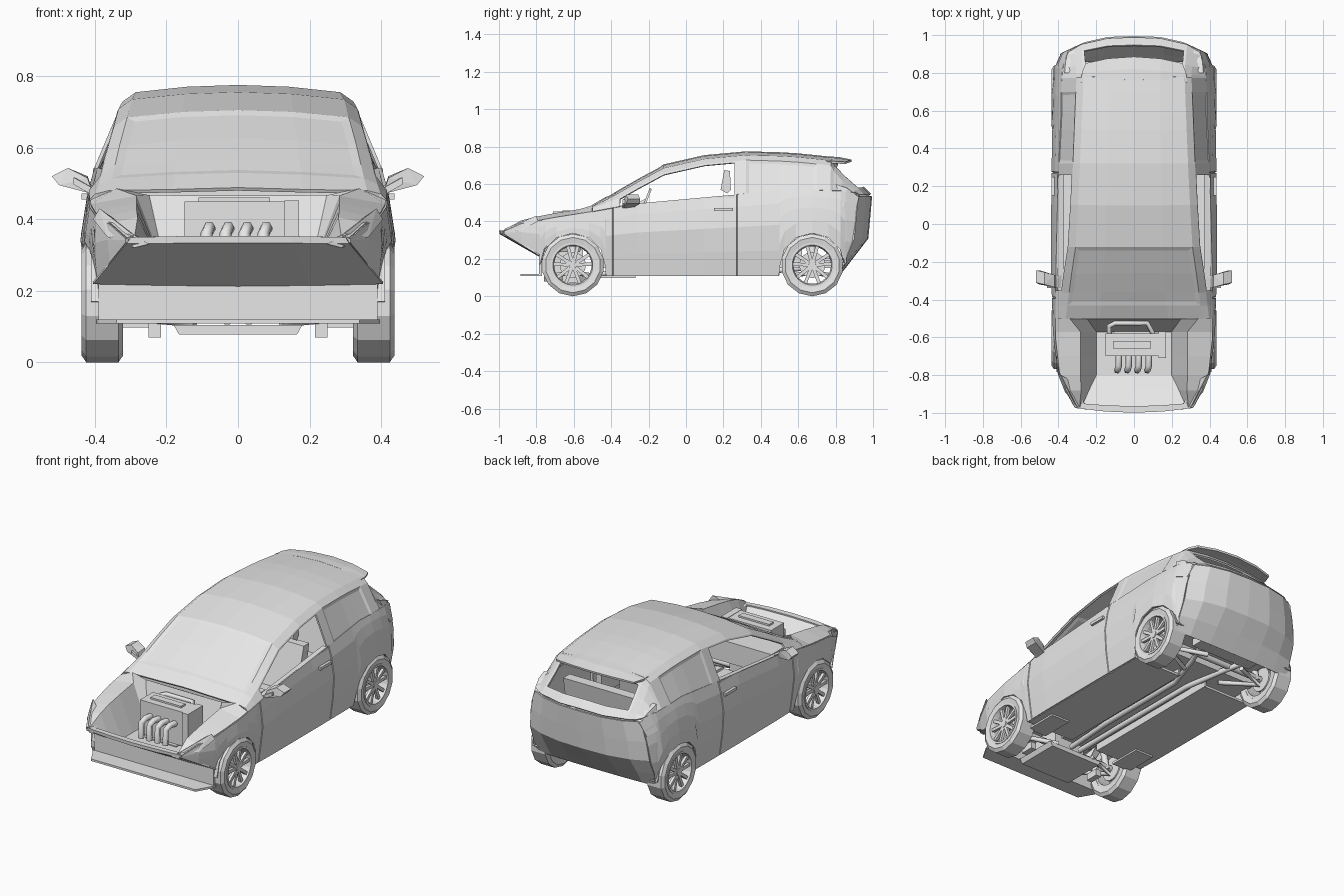
import bpy, bmesh, math
from mathutils import Matrix

if "Cube" in bpy.data.objects:
    bpy.data.objects.remove(bpy.data.objects["Cube"])

grey = bpy.data.materials.new("plain_grey")
grey.use_nodes = True
grey.diffuse_color = (0.8, 0.8, 0.8, 1)
grey.node_tree.nodes["Principled BSDF"].inputs["Base Color"].default_value = (0.8, 0.8, 0.8, 1)


def lerp(v, pts):
    """Piecewise linear lookup."""
    for (a, p), (b, q) in zip(pts, pts[1:]):
        if v <= b:
            return p + (q - p) * max(0, (v - a) / (b - a))
    return pts[-1][1]


def finish(name, bm, mirror=False, thick=0):
    me = bpy.data.meshes.new(name)
    bm.to_mesh(me)
    bm.free()
    me.materials.append(grey)
    ob = bpy.data.objects.new(name, me)
    bpy.context.collection.objects.link(ob)
    if mirror:
        ob.modifiers.new("mirror", "MIRROR")
    if thick:
        m = ob.modifiers.new("thickness", "SOLIDIFY")
        m.thickness, m.offset = thick, 0
    return ob


def grid(name, rows, cuts=(), thick=0.01):
    """Half skin through rows of points; cuts are (row range, columns, rim, depth), no depth opens it."""
    bm = bmesh.new()
    vs = [[bm.verts.new(p) for p in r] for r in rows]
    faces = {}
    for i in range(len(vs) - 1):
        for j in range(len(vs[0]) - 1):
            faces[i, j] = bm.faces.new((vs[i][j], vs[i + 1][j], vs[i + 1][j + 1], vs[i][j + 1]))
    bm.normal_update()
    for span, cols, rim, depth in cuts:
        fs = [faces[i, j] for i in span for j in cols]
        bmesh.ops.inset_region(bm, faces=fs, thickness=rim, depth=depth or 0,
                               use_boundary=False, use_even_offset=True)
        if depth is None:
            bmesh.ops.delete(bm, geom=fs, context="FACES")
    return finish(name, bm, True, thick)


def hull(name, pts, mirror=True):
    bm = bmesh.new()
    for p in pts:
        bm.verts.new(p)
    bmesh.ops.convex_hull(bm, input=bm.verts[:])
    return finish(name, bm, mirror)


def box(name, x, y, z, mirror=False):
    return hull(name, [(a, b, c) for a in x for b in y for c in z], mirror)


def pipe(name, pts, r):
    cu = bpy.data.curves.new(name, "CURVE")
    cu.dimensions, cu.bevel_depth, cu.bevel_resolution = "3D", r, 1
    cu.use_fill_caps = True
    sp = cu.splines.new("POLY")
    sp.points.add(len(pts) - 1)
    for s, p in zip(sp.points, pts):
        s.co = (*p, 1)
    cu.materials.append(grey)
    ob = bpy.data.objects.new(name, cu)
    bpy.context.collection.objects.link(ob)
    return ob


# Body guide lines: half width, section shape, belt line, roof line, roof edge
WIDTH = [(-.97, .31), (-.88, .36), (-.78, .4), (-.6, .425), (-.3, .435), (.3, .437), (.7, .432),
         (.83, .42), (.9, .39), (.96, .335), (.99, .28)]
SHAPE = [(.11, .93), (.2, .96), (.34, 1), (.48, .95), (.54, .91), (.6, .85)]
BELT = [(-.97, .345), (-.88, .385), (-.72, .415), (-.5, .45), (-.26, .495), (.267, .543), (.589, .57), (.847, .56), (.99, .535)]
ROOF = [(-.5, .484), (-.43, .525), (-.3, .603), (-.1, .711), (.1, .75), (.32, .77), (.55, .764),
        (.78, .741), (.8, .712), (.88, .643), (.96, .57), (.985, .545)]
EDGE = [(-.5, .36), (-.3, .335), (-.1, .305), (.3, .285), (.8, .265), (.985, .28)]
TAIL = [(.135, .835), (.22, .9), (.31, .97), (.42, .98), (.535, .99)]
BOW = [(.135, .01), (.31, .075)]
WHEELS = (-.605, .675)
AXLE = .165


def half(y, z):
    return lerp(y, WIDTH) * lerp(z, SHAPE)


# Side panels with wheel arches and door gaps
arch = [(.172 * math.cos(math.radians(a)), AXLE + .172 * math.sin(math.radians(a))) for a in range(180, -1, -30)]
bottom = [(-.97, .335), (-.88, .28), (-.782, .225)] + [(WHEELS[0] + a, z) for a, z in arch]
bottom += [(y, .11) for y in (-.428, -.396, -.39, -.384, -.26, .1, .267, .273, .279, .497)]
bottom += [(WHEELS[1] + a, z) for a, z in arch] + [(.855, .18), (9, .18)]
rows = []
for y, z0 in bottom:
    row = []
    for t in (0, .3, .6, .85, 1):
        z = z0 + t * (lerp(y, BELT) - z0)
        yy = lerp(z, TAIL) - lerp(z, BOW) if y > 1 else y
        row.append((half(yy, z) - (.01 if y in (-.39, .273) else 0), yy, z))
    rows.append(row)
grid("side_panel", rows)

# Greenhouse: windscreen, roof, pillars and hatch frame
stations = (-.5, -.43, -.36, -.26, -.12, .1, .267, .32, .5, .589, .7, .78, .8, .86, .955, .985)
rows = []
for y in stations:
    k = .075 * max(0, (y - .75) / .235)
    ys = [y - k * u for u in (1, .8, .5, .08, 0)]
    belt, top = lerp(ys[0], BELT), lerp(y, ROOF)
    w, gap = half(ys[0], belt), max(.01, top - belt)
    e = min(lerp(y, EDGE), w - .03)
    pts = ((w, belt), (min(e + .035, w - .005), top - min(.045, gap / 2)),
           (e, top - min(.02, gap / 4)), (e * .5, top - .005), (0, top))
    rows.append([(x, b, z) for (x, z), b in zip(pts, ys)])
grid("greenhouse", rows, [
    (range(2, 6), (0,), .008, None),        # open door window
    (range(7, 10), (0,), .015, -.005),      # rear side window
    (range(1, 4), (2, 3), .022, -.004),     # windscreen
    (range(12, 14), (2, 3), .014, None)])   # open hatch window

# Door inner panels below the open windows
hull("door_inner", [(x, y, z) for x in (.37, .405) for y, z in ((-.36, .25), (-.36, .474), (.262, .25), (.262, .542))])

# Tail panel, spoiler and lights
rows = []
for z, y in reversed(TAIL):
    bow = lerp(z, BOW)
    w = half(y - bow, z)
    rows.append([(w * c, y - bow * c ** 3, z) for c in (1, .75, .4, 0)])
grid("tailgate", [r[::-1] for r in rows])
grid("rear_spoiler", [[(.28, .75, .717), (.14, .76, .737), (0, .765, .742)],
                      [(.275, .8, .716), (.14, .81, .733), (0, .82, .738)],
                      [(.255, .85, .713), (.14, .875, .722), (0, .885, .725)]], thick=.012)
hull("tail_light", [(half(y, z) + d, y, z) for d in (-.02, .008) for y, z in
                    ((.8, .6), (.86, .58), (.925, .53), (.905, .45), (.84, .47))])

# Engine bay rim, walls and floor
bay = [(-.97, .29, .352, .28, .342), (-.88, .282, .402, .24, .29), (-.8, .285, .422, .2, .24),
       (-.7, .285, .441, .2, .24), (-.57, .285, .462, .2, .24), (-.5, .34, .482, .25, .465)]
grid("engine_bay", [[(half(y, lerp(y, BELT)), y, lerp(y, BELT)), (rx, y, rz), (bx, y, bz), (0, y, bz)]
                    for y, rx, rz, bx, bz in bay], thick=.008)

# Nose wedge, lower bumper and splitter
grid("nose", [[(.28, -.95, .346), (.15, -.96, .348), (0, -.965, .348)],
              [(.3, -.972, .348), (.15, -.99, .35), (0, -.996, .35)],
              [(.31, -.97, .335), (.15, -.988, .335), (0, -.994, .335)],
              [(.405, -.785, .222), (.2, -.785, .218), (0, -.785, .216)]], thick=.008)
box("lower_bumper", (-.39, .39), (-.785, -.77), (.115, .218))
hull("splitter", [(x, y, z) for z in (.108, .12) for x, y in ((.395, -.77), (.39, -.8), (.34, -.885), (-.34, -.885), (-.39, -.8), (-.395, -.77))], False)
hull("headlight", [(.25, -.985, .33), (.3, -.968, .362), (.387, -.8, .43), (.405, -.79, .4),
                   (.365, -.89, .35), (.29, -.97, .32), (.3, -.85, .37)])

# Engine
box("engine_block", (-.15, .13), (-.7, -.58), (.25, .45))
box("engine_cover", (-.11, .09), (-.66, -.62), (.45, .46))
box("engine_side_case", (.13, .17), (-.71, -.57), (.26, .452))
for i in range(4):
    x = -.08 + i * .053
    pipe("manifold_pipe", [(x, -.69, .37), (x, -.75, .378), (x - .008, -.775, .36), (x - .01, -.775, .27)], .017)
pipe("intake_pipe", [(-.13, -.58, .4), (-.13, -.54, .42), (-.1, -.525, .43), (.07, -.525, .43), (.1, -.58, .41)], .014)

# Mirrors and door handles
hull("mirror_arm", [(x, y, z + d) for x, y, z in ((.385, -.34, .455), (.385, -.27, .465), (.46, -.34, .497), (.46, -.28, .497))
                    for d in (0, .02)])
hull("mirror_housing", [(.405, -.335, .47), (.405, -.28, .475), (.42, -.335, .515), (.42, -.27, .52), (.5, -.32, .495),
                        (.5, -.245, .495), (.52, -.31, .52), (.52, -.245, .52), (.475, -.32, .543), (.475, -.255, .543)])
box("door_handle", (.41, .437), (.15, .25), (.455, .472), True)

# Cabin
box("dashboard", (-.37, .37), (-.42, -.27), (.36, .485))
box("seat_base", (.06, .3), (-.08, .2), (.17, .29), True)
hull("seat_back", [(x, y, z) for x in (.07, .29) for y, z in ((.12, .27), (.2, .27), (.2, .54), (.25, .54))])
hull("headrest", [(x, y, z) for x in (.13, .23) for y, z in ((.185, .57), (.22, .55), (.24, .57), (.235, .67), (.205, .675))])
box("rear_bench", (-.34, .34), (.42, .62), (.15, .3))
hull("rear_bench_back", [(x, y, z) for x in (-.32, .32) for y, z in ((.58, .3), (.65, .3), (.63, .53), (.69, .53))], False)
bm = bmesh.new()
bmesh.ops.create_cone(bm, segments=16, radius1=.065, radius2=.065, depth=.012)
wheel = finish("steering_wheel", bm, thick=.012)
wheel.location, wheel.rotation_euler = (.18, -.215, .51), (math.radians(68), 0, 0)
pipe("steering_column", [(.18, -.215, .51), (.18, -.32, .46)], .012)

# Floor and running gear
box("floor_pan", (.09, .4), (-.425, .495), (.108, .122), True)
box("centre_tunnel", (-.1, .1), (-.5, .6), (.15, .19))
box("tunnel_wall", (.09, .1), (-.43, .5), (.11, .19), True)
box("rear_floor", (-.3, .3), (.49, .86), (.2, .215))
hull("front_subframe", [(x * s, y, z) for s in (-1, 1) for y in (-.76, -.5) for x, z in ((.18, .105), (.165, .078))], False)
box("jack_bracket", (.215, .25), (-.66, -.58), (.07, .11), True)
box("sump", (-.1, .1), (-.72, -.55), (.11, .25))
box("side_brace", (.24, .36), (-.47, -.27), (.098, .112), True)
for s in (-1, 1):
    pipe("exhaust_pipe", [(s * .03, -.5, .12), (s * .04, -.2, .13), (s * .04, .4, .13), (s * .1, .62, .15), (s * .16, .78, .17)], .016)
    for y in WHEELS:
        pipe("suspension_arm", [(s * .12, y + .1, .11), (s * .33, y, .13), (s * .12, y - .1, .11)], .014)
        pipe("damper", [(s * .31, y, .15), (s * .27, y, .36)], .02)
for y in WHEELS:
    pipe("axle", [(-.34, y, AXLE), (.34, y, AXLE)], .018)
box("muffler", (-.2, .2), (.74, .82), (.15, .195))


# Wheels
def lathe(bm, profile, n):
    rings = [[bm.verts.new((x, r * math.cos(a), r * math.sin(a))) for x, r in profile]
             for a in (math.tau * (i + .5) / n for i in range(n))]
    m = len(profile)
    for i in range(n):
        for j in range(m):
            a, b = rings[i], rings[(i + 1) % n]
            bm.faces.new((a[j], a[(j + 1) % m], b[(j + 1) % m], b[j]))


bm = bmesh.new()
lathe(bm, [(-.058, .148), (-.045, .167), (.045, .167), (.058, .148), (.052, .115), (-.052, .115)], 14)
lathe(bm, [(.056, .119), (.056, .107), (.03, .1), (-.05, .1), (-.05, .117)], 28)
bmesh.ops.create_cone(bm, cap_ends=True, segments=10, radius1=.026, radius2=.02, depth=.05,
                      matrix=Matrix.Translation((.025, 0, 0)) @ Matrix.Rotation(math.pi / 2, 4, "Y"))
bmesh.ops.create_cone(bm, cap_ends=True, segments=16, radius1=.07, radius2=.07, depth=.012,
                      matrix=Matrix.Translation((-.03, 0, 0)) @ Matrix.Rotation(math.pi / 2, 4, "Y"))
for i in range(5):
    for tilt in (-15, 15):
        turn = Matrix.Rotation(math.radians(72 * i + tilt), 4, "X")
        bmesh.ops.create_cube(bm, size=1, matrix=turn @ Matrix.Translation((.038, 0, .063))
                              @ Matrix.Diagonal((.016, .018, .09, 1)))
bmesh.ops.recalc_face_normals(bm, faces=bm.faces[:])
first = finish("wheel", bm)
for y in WHEELS:
    for s in (-1, 1):
        ob = first if (y, s) == (WHEELS[0], 1) else first.copy()
        if ob is not first:
            bpy.context.collection.objects.link(ob)
        ob.location = (s * .379, y, AXLE + .002)
        ob.rotation_euler = (0, 0, 0 if s > 0 else math.pi)
    # Wheel well liner
    grid("wheel_well", [[(x, y + a * 1.02, z + .004) for x in (.41, .3)] for a, z in arch], thick=.006)
